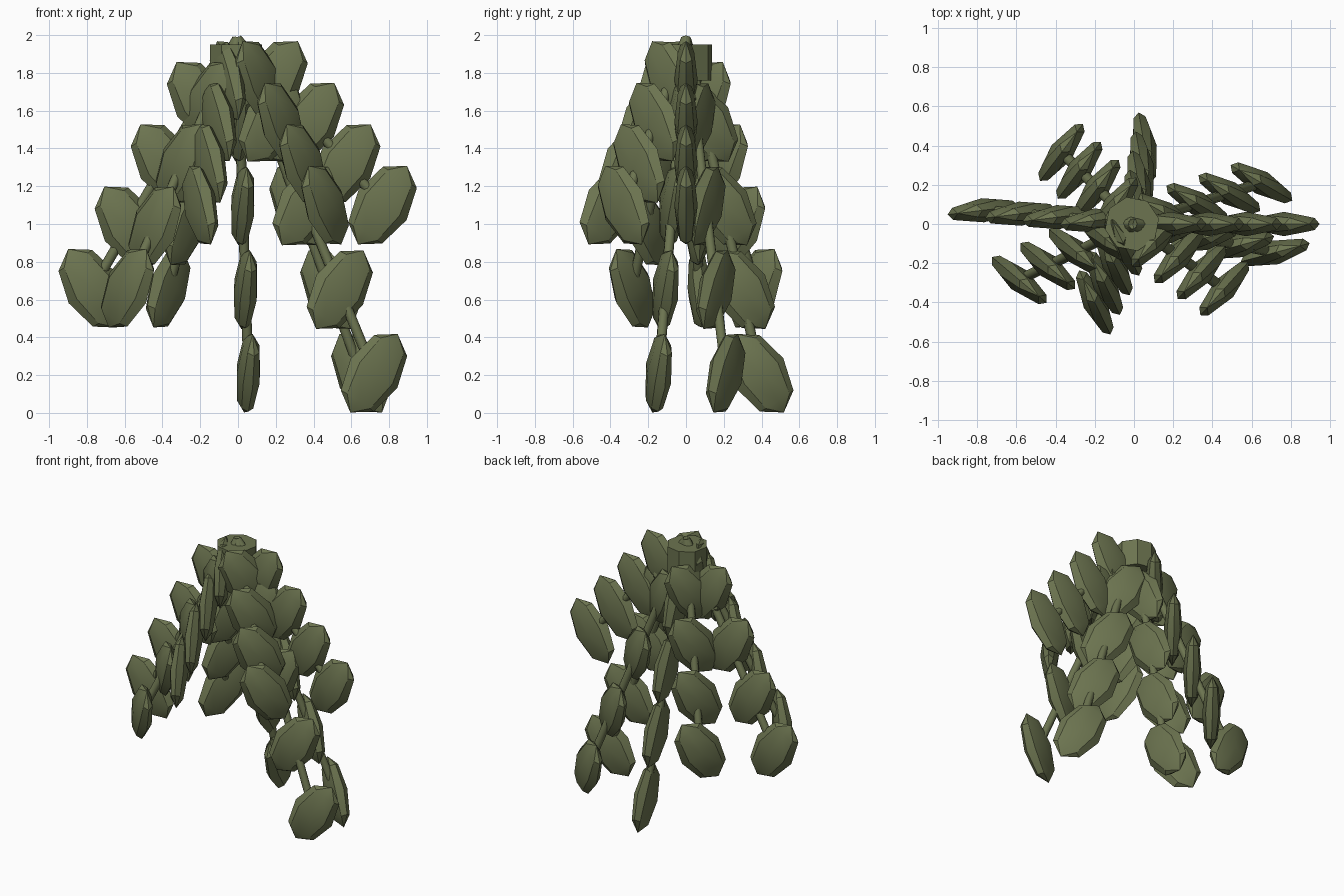
import bpy
import math
from mathutils import Matrix, Vector

cube = bpy.data.objects.get("Cube")
if cube:
    bpy.data.objects.remove(cube, do_unlink=True)

olive = bpy.data.materials.new("olive_green")
olive.use_nodes = True
olive.diffuse_color = (0.15, 0.175, 0.08, 1)
olive.node_tree.nodes["Principled BSDF"].inputs["Base Color"].default_value = olive.diffuse_color


def finish(name, angle=30):
    ob = bpy.context.object
    ob.name = name
    ob.data.materials.append(olive)
    bpy.ops.object.shade_smooth_by_angle(angle=math.radians(angle))
    return ob


def stalk(name, start, end, radius=0.027):
    axis = end - start
    bpy.ops.mesh.primitive_cylinder_add(vertices=8, radius=radius, depth=axis.length,
                                        location=(start + end) / 2)
    ob = finish(name, 50)
    ob.rotation_euler = axis.to_track_quat("Z", "Y").to_euler()


# Flattened leaf, built once and shared by every strand
bpy.ops.mesh.primitive_uv_sphere_add(segments=8, ring_count=4, radius=1)
first_leaf = bpy.context.object
first_leaf.data.transform(Matrix.Diagonal((0.15, 0.062, 0.245, 1)))
finish("leaf")
leaf_mesh = first_leaf.data
bpy.data.objects.remove(first_leaf, do_unlink=True)


def leaf(name, centre, heading):
    ob = bpy.data.objects.new(name, leaf_mesh)
    bpy.context.collection.objects.link(ob)
    ob.location = centre
    # Lean the leaf top towards its heading
    ob.rotation_euler = (0, math.radians(32), math.radians(heading))


# Crown that the strands hang from
bpy.ops.mesh.primitive_cylinder_add(vertices=8, radius=0.14, depth=0.19,
                                    location=(-0.01, 0, 1.855), rotation=(0, 0, 0.2))
finish("crown")

# Strands: centre of the last leaf, then the heading of all its leaves
strands = [
    (0.765, 0.0, 1.10, 0), (0.65, 0.21, 0.21, 150), (0.055, 0.39, 0.21, -80),
    (-0.37, 0.365, 0.66, 53), (-0.77, 0.07, 0.66, 187), (-0.585, -0.285, 0.66, -40),
    (-0.2, -0.4, 1.10, 116), (0.46, -0.33, 1.10, 228), (0.72, -0.145, 0.21, 15),
]
apex = Vector((-0.005, 0, 1.98))
LEAVES = 4
for i, (x, y, z, heading) in enumerate(strands, 1):
    tip = Vector((x, y, z))
    stalk(f"strand_{i}_stalk", apex, tip)
    for k in range(1, LEAVES + 1):
        leaf(f"strand_{i}_leaf_{k}", apex.lerp(tip, k / LEAVES), heading)
